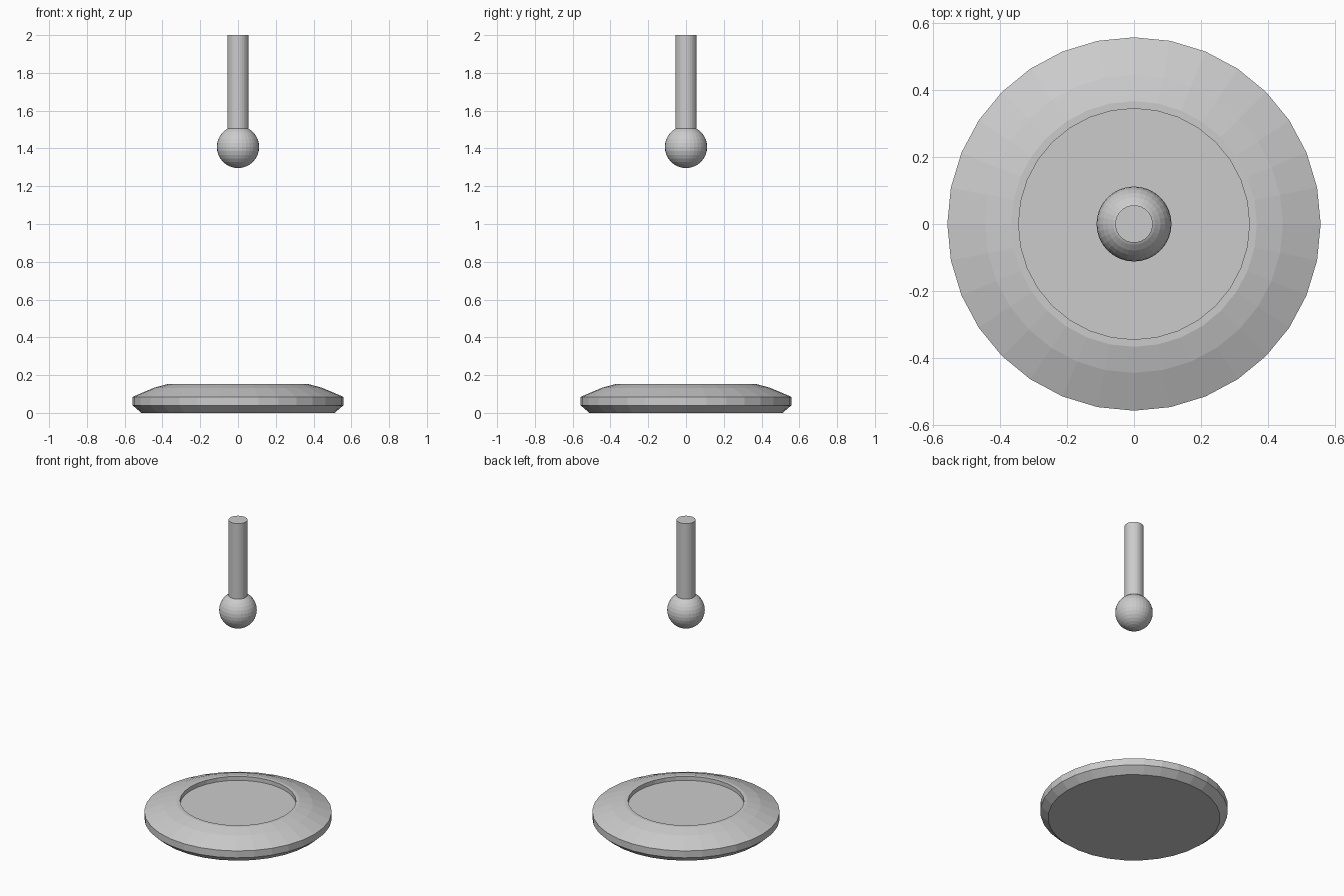
import bpy, bmesh, math

if "Cube" in bpy.data.objects:
    bpy.data.objects.remove(bpy.data.objects["Cube"])

SIDES = 32


def lathe(name, profile):
    """Revolve a closed (radius, z) profile; radius 0 points become caps."""
    bm = bmesh.new()
    verts = [bm.verts.new((r, 0, z)) for r, z in profile]
    edges = [bm.edges.new(pair) for pair in zip(verts, verts[1:])]
    bmesh.ops.spin(bm, geom=verts + edges, cent=(0, 0, 0), axis=(0, 0, 1),
                   angle=math.tau, steps=SIDES, use_duplicate=False)
    bmesh.ops.remove_doubles(bm, verts=bm.verts, dist=1e-4)
    bmesh.ops.dissolve_degenerate(bm, edges=bm.edges, dist=1e-5)
    bmesh.ops.recalc_face_normals(bm, faces=bm.faces)
    mesh = bpy.data.meshes.new(name)
    bm.to_mesh(mesh)
    bm.free()
    obj = bpy.data.objects.new(name, mesh)
    bpy.context.collection.objects.link(obj)
    return obj


# Low round base with sloped rim and shallow recess
lathe("base", [(0, 0), (0.512, 0), (0.558, 0.04), (0.558, 0.085),
               (0.445, 0.133), (0.367, 0.154), (0.345, 0.154),
               (0.345, 0.128), (0, 0.128)])

# Ball floating above the base
bpy.ops.mesh.primitive_uv_sphere_add(segments=32, ring_count=16, radius=0.112,
                                     location=(0, 0, 1.408))
bpy.context.object.name = "ball"

# Straight rod rising from the ball
bottom, top = 1.5, 2.0
bpy.ops.mesh.primitive_cylinder_add(vertices=SIDES, radius=0.056,
                                    depth=top - bottom,
                                    location=(0, 0, (bottom + top) / 2))
bpy.context.object.name = "rod"
